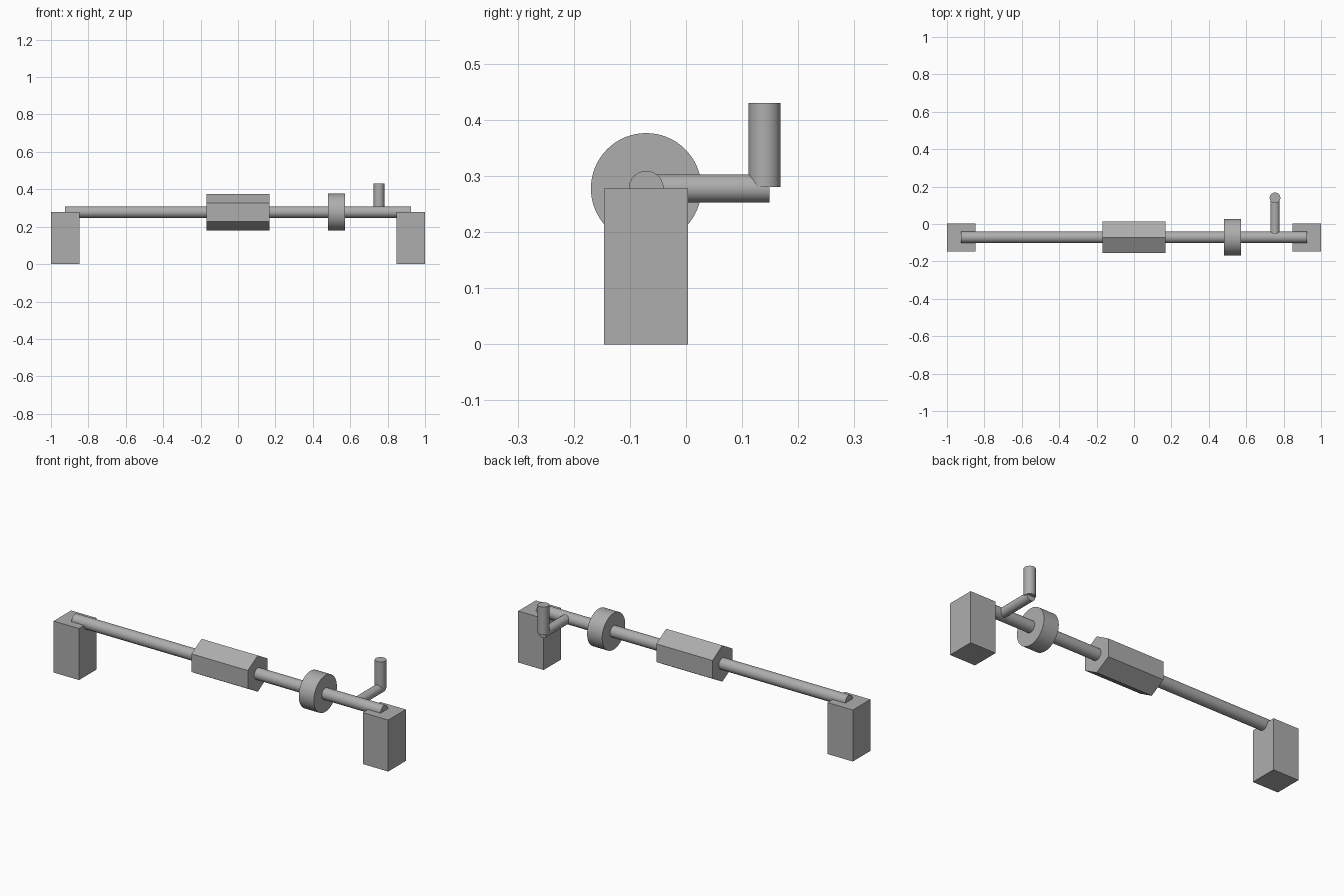
import bpy
import math
from mathutils import Vector

if "Cube" in bpy.data.objects:
    bpy.data.objects.remove(bpy.data.objects["Cube"])

AXIS_Y, AXIS_Z = -0.071, 0.278

grey = bpy.data.materials.new("plain_grey")
grey.use_nodes = True
colour = (0.42, 0.42, 0.42, 1)
grey.diffuse_color = colour
grey.node_tree.nodes["Principled BSDF"].inputs["Base Color"].default_value = colour


def finish(obj, name, smooth):
    obj.name = name
    obj.data.materials.append(grey)
    if smooth:
        bpy.ops.object.shade_smooth_by_angle(angle=math.radians(30))
    return obj


def rod(name, start, end, radius, sides=64, smooth=True, roll=0):
    """Cylinder or prism between two points."""
    start, end = Vector(start), Vector(end)
    span = end - start
    bpy.ops.mesh.primitive_cylinder_add(
        vertices=sides, radius=radius, depth=span.length, location=(start + end) / 2)
    obj = bpy.context.object
    turn = span.to_track_quat("Z", "Y").to_matrix().to_4x4()
    obj.rotation_euler = turn.to_euler()
    if roll:
        obj.rotation_euler.rotate_axis("Z", roll)
    return finish(obj, name, smooth)


def along_x(name, x0, x1, radius, **options):
    return rod(name, (x0, AXIS_Y, AXIS_Z), (x1, AXIS_Y, AXIS_Z), radius, **options)


# Support blocks at both ends
for side, label in ((-1, "right"), (1, "left")):
    bpy.ops.mesh.primitive_cube_add(size=1, location=(side * 0.924, AXIS_Y, AXIS_Z / 2))
    block = bpy.context.object
    block.scale = (0.152, 0.15, AXIS_Z)
    finish(block, label + "_support_block", False)

# Shaft resting half sunk in the blocks
along_x("shaft", -0.924, 0.924, 0.031)

# Six-sided drum with a corner at the top, and the round disc
along_x("hexagonal_drum", -0.168, 0.168, 0.098, sides=6, smooth=False)
along_x("disc", 0.482, 0.572, 0.0985)

# Crank arm and upright grip
rod("crank_arm", (0.754, AXIS_Y, AXIS_Z), (0.754, 0.149, AXIS_Z), 0.025)
rod("crank_grip", (0.754, 0.14, 0.28), (0.754, 0.14, 0.43), 0.0285)
